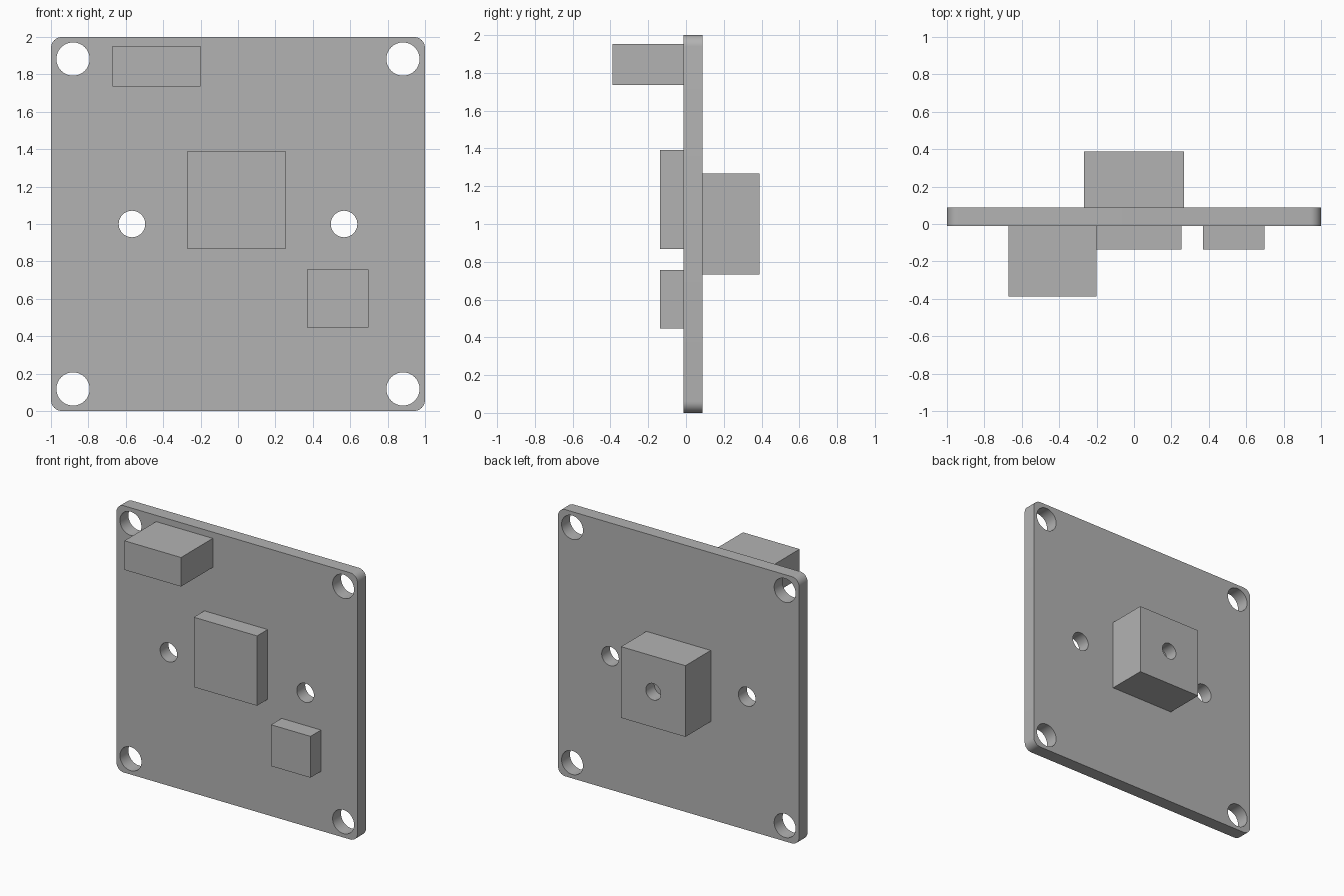
import bpy
import bmesh
import math
from mathutils import Matrix, Vector

default_cube = bpy.data.objects.get("Cube")
if default_cube:
    bpy.data.objects.remove(default_cube, do_unlink=True)

# One plain grey for the whole assembly
grey = bpy.data.materials.new("plain grey")
grey.use_nodes = True
colour = (0.45, 0.45, 0.45, 1)
grey.diffuse_color = colour
grey.node_tree.nodes["Principled BSDF"].inputs["Base Color"].default_value = colour

FRONT, BACK = -0.012, 0.088      # board faces
DEPTH = 0.388                    # half of the overall depth


def add_object(name, bm):
    mesh = bpy.data.meshes.new(name)
    bm.to_mesh(mesh)
    bm.free()
    mesh.materials.append(grey)
    obj = bpy.data.objects.new(name, mesh)
    bpy.context.collection.objects.link(obj)
    return obj


def box(name, x, y, z, corner=0):
    """Box from (min, max) pairs, optionally rounded along its y edges."""
    bm = bmesh.new()
    low, high = Vector((x[0], y[0], z[0])), Vector((x[1], y[1], z[1]))
    size = Matrix.Diagonal((*(high - low), 1))
    bmesh.ops.create_cube(bm, size=1, matrix=Matrix.Translation((low + high) / 2) @ size)
    if corner:
        edges = [e for e in bm.edges
                 if abs(e.verts[0].co.y - e.verts[1].co.y) > 0.01]
        bmesh.ops.bevel(bm, geom=edges, offset=corner, segments=8,
                        profile=0.5, affect='EDGES')
    return add_object(name, bm)


def drill(obj, holes, y):
    """Cut round holes (x, z, radius) along y, between the two given depths."""
    bm = bmesh.new()
    for x, z, radius in holes:
        place = Matrix.Translation((x, sum(y) / 2, z)) @ Matrix.Rotation(math.pi / 2, 4, 'X')
        bmesh.ops.create_cone(bm, cap_ends=True, segments=48, radius1=radius,
                              radius2=radius, depth=y[1] - y[0], matrix=place)
    cutter = add_object("hole_cutter", bm)
    cutter.hide_render = True
    cut = obj.modifiers.new("holes", 'BOOLEAN')
    cut.operation, cut.solver, cut.object = 'DIFFERENCE', 'EXACT', cutter
    bpy.ops.object.select_all(action='DESELECT')
    bpy.context.view_layer.objects.active = obj
    obj.select_set(True)
    bpy.ops.object.modifier_apply(modifier=cut.name)
    bpy.data.objects.remove(cutter, do_unlink=True)
    bpy.ops.object.shade_smooth_by_angle(angle=math.radians(30))


# Circuit board with four corner holes and two middle holes
board = box("board", (-1, 1), (FRONT, BACK), (0, 2), corner=0.06)
holes = [(sx * 0.882, 1 + sz * 0.882, 0.089) for sx in (-1, 1) for sz in (-1, 1)]
holes += [(sx * 0.567, 1, 0.071) for sx in (-1, 1)]
drill(board, holes, (FRONT - 0.1, BACK + 0.1))

# Parts on the front of the board
box("connector", (-0.671, -0.201), (-DEPTH, FRONT), (1.735, 1.953))
box("main_chip", (-0.271, 0.254), (-0.137, FRONT), (0.867, 1.391))
box("small_chip", (0.37, 0.697), (-0.137, FRONT), (0.446, 0.756))

# Block on the back with a shallow round hole
block = box("back_block", (-0.267, 0.267), (BACK, DEPTH), (0.733, 1.267))
drill(block, [(0, 1, 0.062)], (DEPTH - 0.1, DEPTH + 0.1))
